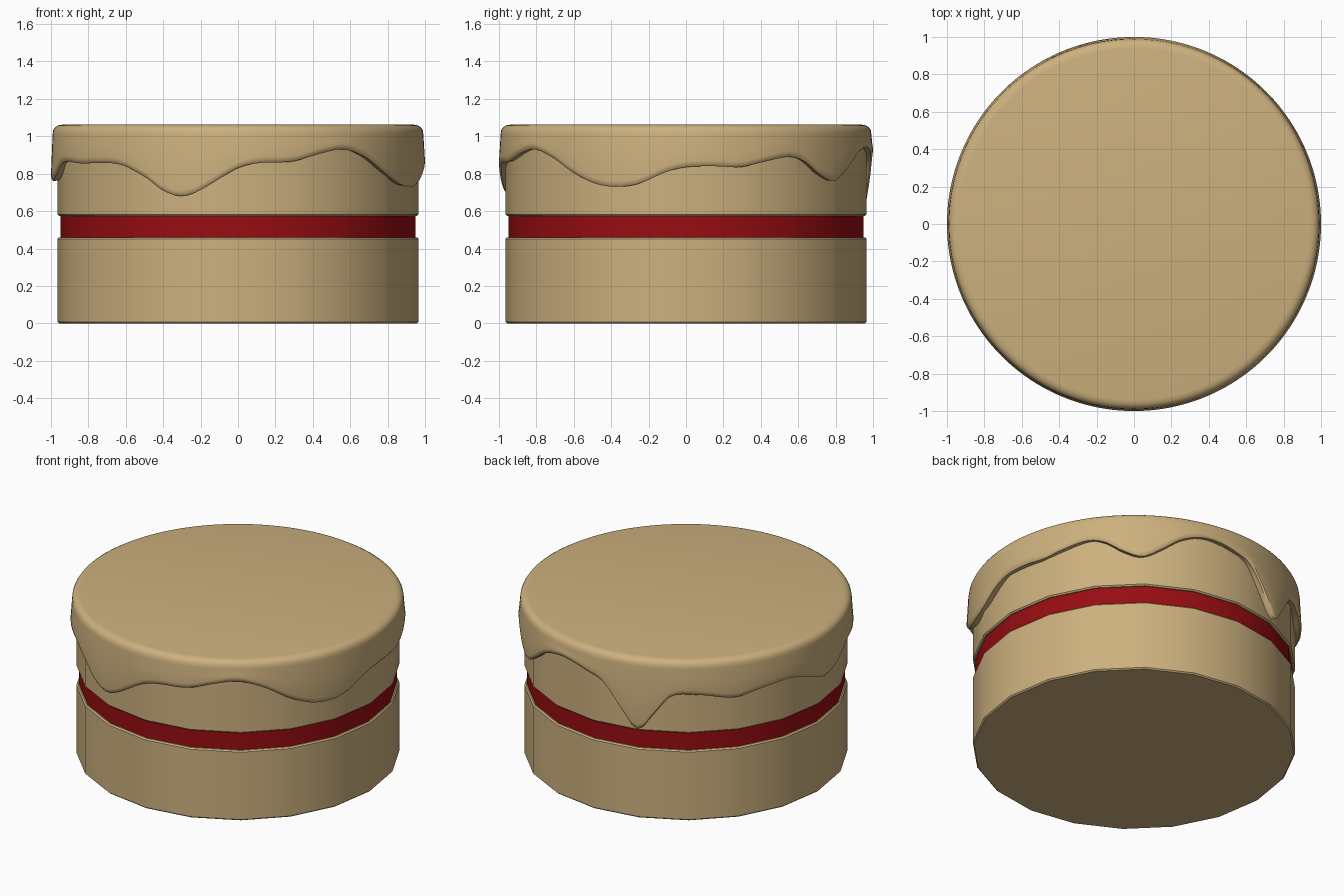
import bpy, bmesh, math

if "Cube" in bpy.data.objects:
    bpy.data.objects.remove(bpy.data.objects["Cube"])


def material(name, rgb):
    m = bpy.data.materials.new(name)
    m.diffuse_color = (*rgb, 1)
    m.use_nodes = True
    m.node_tree.nodes["Principled BSDF"].inputs["Base Color"].default_value = m.diffuse_color
    return m


SPONGE = material("sponge_tan", (0.61, 0.44, 0.21))
JAM = material("jam_red", (0.31, 0.004, 0.006))


def lathe(name, mat, sides, profile, smooth=35):
    """Closed revolved body; profile(angle) gives (radius, z) points, top to bottom."""
    bm = bmesh.new()
    rings = []
    for i in range(sides):
        a = 2 * math.pi * i / sides
        rings.append([bm.verts.new((r * math.cos(a), r * math.sin(a), z))
                      for r, z in profile(math.degrees(a))])
    n = len(rings[0])
    for i in range(sides):
        p, q = rings[i], rings[(i + 1) % sides]
        for j in range(n - 1):
            bm.faces.new((p[j], p[j + 1], q[j + 1], q[j]))
    bm.faces.new([r[0] for r in rings])
    bm.faces.new([r[-1] for r in reversed(rings)])
    bmesh.ops.recalc_face_normals(bm, faces=bm.faces[:])
    me = bpy.data.meshes.new(name)
    bm.to_mesh(me)
    bm.free()
    me.materials.append(mat)
    ob = bpy.data.objects.new(name, me)
    bpy.context.collection.objects.link(ob)
    bpy.ops.object.select_all(action='DESELECT')
    ob.select_set(True)
    bpy.context.view_layer.objects.active = ob
    bpy.ops.object.shade_smooth_by_angle(angle=math.radians(smooth))
    return ob


def disc(r, z0, z1, b):
    return lambda a: [(r - b, z1), (r, z1 - b), (r, z0 + b), (r - b, z0)]


# Two sponge layers with jam between them
lathe("lower_sponge", SPONGE, 20, disc(0.965, 0.0, 0.46, 0.008))
lathe("upper_sponge", SPONGE, 20, disc(0.965, 0.575, 1.03, 0.008))
lathe("jam_filling", JAM, 20, lambda a: [(0.95, 0.58), (0.95, 0.455)])

# Lower edge of the icing: (angle from +x, height)
DRIPS = [(0, .835), (9, .84), (17, .835), (24, .86), (34, .89), (40, .865),
         (46, .80), (53, .76), (60, .82), (67, .90), (75, .94), (82, .935),
         (88, .91), (95, .865), (102, .715), (108, .595), (114, .71),
         (120, .83), (130, .838), (142, .805), (152, .835), (164, .85),
         (173, .81), (181, .76), (190, .79), (199, .86), (212, .855),
         (230, .85), (240, .78), (246, .71), (252, .68), (258, .71),
         (270, .83), (277, .858), (287, .865), (297, .91), (305, .93),
         (314, .885), (323, .80), (331, .745), (338, .73), (345, .745),
         (354, .81)]


def edge_height(a):
    n = len(DRIPS)

    def key(i):
        t, z = DRIPS[i % n]
        return t + 360 * (i // n), z

    i = max(k for k in range(n) if DRIPS[k][0] <= a + 1e-6)
    (t0, z0), (t1, z1), (t2, z2), (t3, z3) = (key(i + k) for k in (-1, 0, 1, 2))
    h = t2 - t1
    m1, m2 = h * (z2 - z0) / (t2 - t0), h * (z3 - z1) / (t3 - t1)
    u = (a - t1) / h
    return ((2*u**3 - 3*u*u + 1) * z1 + (u**3 - 2*u*u + u) * m1
            + (3*u*u - 2*u**3) * z2 + (u**3 - u*u) * m2)


def icing_profile(a):
    b = edge_height(a)
    mid = (1.02 + b) / 2
    return [(0.94, 1.062), (0.962, 1.058), (0.978, 1.048), (0.988, 1.032),
            (0.991, 1.01), (0.996, mid), (1.0, b + 0.03), (0.998, b + 0.012),
            (0.988, b), (0.94, b + 0.008), (0.94, 1.02)]


# Poured icing with rounded rim and dripping edge
lathe("icing", SPONGE, 160, icing_profile, 40)
